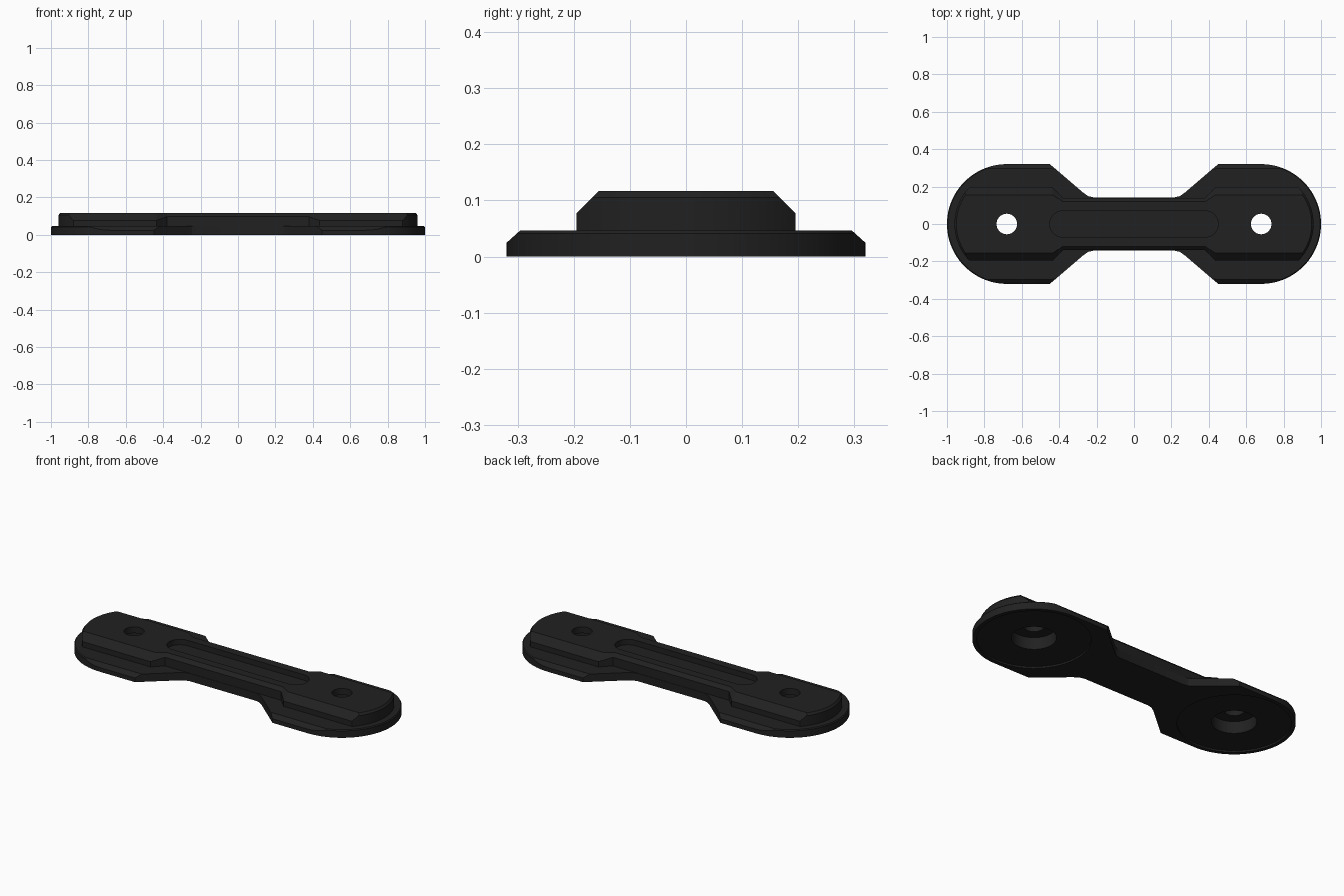
import bpy, bmesh
from math import pi, sin, cos, radians

if "Cube" in bpy.data.objects:
    bpy.data.objects.remove(bpy.data.objects["Cube"])

HOLE_X = 0.68


def make_object(name, verts, faces):
    mesh = bpy.data.meshes.new(name)
    bm = bmesh.new()
    vs = [bm.verts.new(v) for v in verts]
    for f in faces:
        bm.faces.new([vs[i] for i in f])
    bmesh.ops.recalc_face_normals(bm, faces=bm.faces[:])
    bm.to_mesh(mesh)
    bm.free()
    ob = bpy.data.objects.new(name, mesh)
    bpy.context.collection.objects.link(ob)
    return ob


def loft(name, rings):
    """Skin equal-length rings and cap both ends."""
    n = len(rings[0])
    verts = [p for r in rings for p in r]
    faces = [(k * n + i, k * n + (i + 1) % n, (k + 1) * n + (i + 1) % n, (k + 1) * n + i)
             for k in range(len(rings) - 1) for i in range(n)]
    faces += [tuple(range(n)), tuple(range((len(rings) - 1) * n, len(rings) * n))]
    return make_object(name, verts, faces)


def stadium(cx, r, z, seg=48):
    """Ring of two half circles centred on +-cx."""
    return [(s * cx + r * cos(a0 + pi * i / seg), r * sin(a0 + pi * i / seg), z)
            for s, a0 in ((1, -pi / 2), (-1, pi / 2)) for i in range(seg + 1)]


def circle(cx, r, z, seg=64):
    return [(cx + r * cos(2 * pi * i / seg), r * sin(2 * pi * i / seg), z) for i in range(seg)]


def bar(name, half, bottom, top, slope):
    """Chamfered bar along x; half lists (x, half width, wall height)."""
    stations = [(-x, w, z) for x, w, z in half] + half[::-1]
    rings = []
    for x, w, zw in stations:
        t = w - (top - zw) * slope
        rings.append([(x, -w, bottom), (x, w, bottom), (x, w, zw),
                      (x, t, top), (x, -t, top), (x, -w, zw)])
    return loft(name, rings)


def boolean(ob, other, op):
    m = ob.modifiers.new("cut", 'BOOLEAN')
    m.operation, m.solver, m.object = op, 'EXACT', other
    bpy.context.view_layer.objects.active = ob
    bpy.ops.object.modifier_apply(modifier=m.name)
    bpy.data.objects.remove(other)


# Base plate: dog-bone bar trimmed by round ends
base = bar("clip_body", [(1.1, 0.35, -0.0026), (0.485, 0.35, -0.0026), (0.403, 0.28, 0.0594),
                         (0.272, 0.168, 0.0594), (0.245, 0.149, 0.0594), (0.215, 0.142, 0.0594)],
           -0.05, 0.06, 1.11)
ends = loft("base_ends", [stadium(HOLE_X, 0.32, 0), stadium(HOLE_X, 0.32, 0.041),
                          stadium(HOLE_X, 0.315, 0.046)])
boolean(base, ends, 'INTERSECT')

# Raised spine: narrower chamfered bar with round ends
spine = bar("spine", [(1.1, 0.195, 0.077), (0.435, 0.195, 0.077), (0.38, 0.14, 0.097)],
            -0.05, 0.13, 1.0)
ends = loft("spine_ends", [stadium(HOLE_X, 0.28, 0.012), stadium(HOLE_X, 0.28, 0.105),
                           stadium(HOLE_X, 0.27, 0.117)])
boolean(spine, ends, 'INTERSECT')
boolean(base, spine, 'UNION')

# Long recess in the top
boolean(base, loft("slot", [stadium(0.38, 0.07, 0.085), stadium(0.38, 0.07, 0.2)]), 'DIFFERENCE')

# Screw holes, counterbores and shallow round recesses underneath
for x in (-HOLE_X, HOLE_X):
    for r, z0, z1 in ((0.298, -0.1, 0.01), (0.118, -0.11, 0.08), (0.055, -0.12, 0.2)):
        boolean(base, loft("hole", [circle(x, r, z0), circle(x, r, z1)]), 'DIFFERENCE')

# Shading and colour
mat = bpy.data.materials.new("black_plastic")
mat.diffuse_color = (0.015, 0.015, 0.015, 1)
mat.use_nodes = True
mat.node_tree.nodes["Principled BSDF"].inputs["Base Color"].default_value = mat.diffuse_color
base.data.materials.clear()
base.data.materials.append(mat)
bpy.ops.object.select_all(action='DESELECT')
base.select_set(True)
bpy.context.view_layer.objects.active = base
bpy.ops.object.shade_smooth_by_angle(angle=radians(20))
